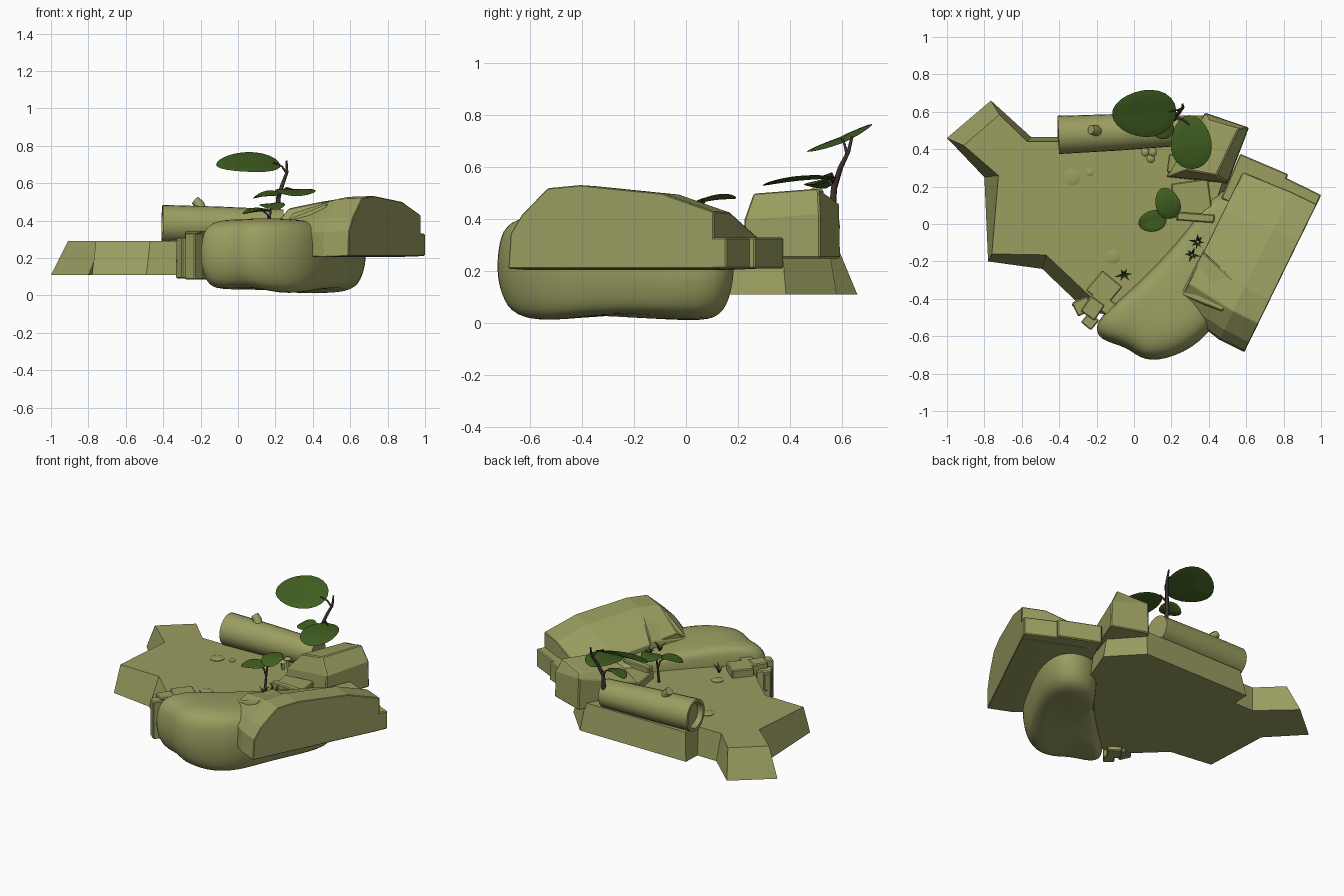
import bpy, bmesh, math, random
from mathutils import Vector, Matrix, Euler

if "Cube" in bpy.data.objects:
    bpy.data.objects.remove(bpy.data.objects["Cube"])

random.seed(4)

def material(name, col):
    m = bpy.data.materials.new(name)
    m.diffuse_color = (*col, 1)
    m.use_nodes = True
    m.node_tree.nodes["Principled BSDF"].inputs["Base Color"].default_value = m.diffuse_color
    return m

STONE = material("moss khaki", (0.325, 0.34, 0.118))
LEAF = material("leaf green", (0.052, 0.112, 0.015))
GRASS = material("dark grass green", (0.018, 0.045, 0.012))
STEM = material("stem brown", (0.055, 0.032, 0.028))

def make(name, bm, mat, smooth=None):
    bmesh.ops.recalc_face_normals(bm, faces=bm.faces)
    me = bpy.data.meshes.new(name)
    bm.to_mesh(me)
    bm.free()
    me.materials.append(mat)
    ob = bpy.data.objects.new(name, me)
    bpy.context.collection.objects.link(ob)
    if smooth is not None:
        bpy.ops.object.select_all(action='DESELECT')
        ob.select_set(True)
        bpy.context.view_layer.objects.active = ob
        bpy.ops.object.shade_smooth_by_angle(angle=math.radians(smooth))
    return ob

def loft(name, rings, mat, smooth=None, bevel=0, subsurf=0):
    """Joins rings of equal point count and caps both ends."""
    bm = bmesh.new()
    vs = [[bm.verts.new(p) for p in r] for r in rings]
    n = len(vs[0])
    for a, b in zip(vs, vs[1:]):
        for i in range(n):
            j = (i + 1) % n
            bm.faces.new((a[i], a[j], b[j], b[i]))
    bm.faces.new(vs[0])
    bm.faces.new(vs[-1])
    ob = make(name, bm, mat, smooth)
    if bevel:
        m = ob.modifiers.new("bevel", 'BEVEL')
        m.width, m.segments = bevel, 1
    if subsurf:
        m = ob.modifiers.new("subsurf", 'SUBSURF')
        m.levels = m.render_levels = subsurf
    return ob

def tube(name, pts, radii, mat, n=8):
    rings = []
    for i, p in enumerate(pts):
        d = Vector(pts[min(i + 1, len(pts) - 1)]) - Vector(pts[max(i - 1, 0)])
        q = d.to_track_quat('Z', 'Y')
        rings.append([Vector(p) + q @ Vector((radii[i] * math.cos(k * math.tau / n),
                      radii[i] * math.sin(k * math.tau / n), 0)) for k in range(n)])
    return loft(name, rings, mat, 50)

def box(name, c, size, yaw=0, mat=STONE, tilt=0, bevel=0.006):
    bm = bmesh.new()
    M = Matrix.Translation(c) @ Euler((tilt, 0, math.radians(yaw))).to_matrix().to_4x4() @ Matrix.Diagonal((*size, 1))
    bmesh.ops.create_cube(bm, size=1, matrix=M)
    ob = make(name, bm, mat)
    m = ob.modifiers.new("bevel", 'BEVEL')
    m.width, m.segments = bevel, 1
    return ob

# flat ground slab with sloping sides
low = [(-1, .46), (-.765, .66), (-.55, .465), (-.41, .465), (-.405, .58), (.38, .58), (.565, .385),
       (.42, 0), (0, -.5), (-.25, -.47), (-.49, -.24), (-.78, -.2), (-.80, .25)]
top = [(-.91, .42), (-.72, .585), (-.57, .44), (-.40, .44), (-.38, .55), (.36, .55), (.52, .37),
       (.40, 0), (0, -.47), (-.2, -.42), (-.47, -.165), (-.76, -.16), (-.725, .26)]
loft("ground_slab", [[(x, y, .11) for x, y in low], [(x, y, .29) for x, y in top]], STONE)

# smooth boulder under the right side
plan = [(-.21, -.52), (-.07, -.40), (.06, -.28), (.24, -.09), (.36, .07), (.44, .19), (.68, .18), (.69, -.06),
        (.53, -.36), (.40, -.60), (.22, -.71), (.05, -.735), (-.03, -.65), (-.19, -.62)]
cx, cy = .20, -.28
rings = []
for z, s in ((.01, .6), (.012, .88), (.09, .98), (.2, 1.02), (.31, 1.0), (.395, .93), (.425, .6)):
    r = []
    for x, y in plan:
        t = (y + .72) / .9
        lift = .03 * (1 - t) * (x < .1) + .025 * (-.4 < y < 0)
        zz = z + (lift if z < .1 else -.06 * t * (z > .3))
        r.append((cx + (x - cx) * s, cy + (y - cy) * s, zz))
    rings.append(r)
loft("smooth_boulder", rings, STONE, 180, subsurf=2)

# large tilted rock on the right; u runs along its outer wall, v inward
D, N, P = Vector((.44, .898, 0)), Vector((-.898, .44, 0)), Vector((.59, -.685, 0))
YAW = math.degrees(math.atan2(D.y, D.x))
def uv(u, v, z):
    return P + D * u + N * v + Vector((0, 0, z))
outer = [(0, .21), (.01, .345), (.06, .42), (.17, .52), (.31, .532), (.66, .50), (.80, .455), (.88, .43), (.88, .21)]
inner = [(.06, .21), (.06, .34), (.10, .38), (.20, .44), (.32, .42), (.62, .38), (.78, .35), (.86, .33), (.86, .21)]
loft("large_rock", [[uv(u, 0, z) for u, z in outer], [uv(u, .15, z - .005) for u, z in outer],
                    [uv(u, .43, z) for u, z in inner]], STONE, bevel=.004)
box("large_rock_low_end", uv(.80, .155, .27), (.27, .31, .12), YAW)
box("large_rock_back_end", uv(.82, .34, .29 - .02), (.26, .28, .12), YAW + 3)

# wedge ledge on the front inner corner of the large rock
loft("large_rock_ledge", [[uv(.10, .46, .24), uv(.42, .44, .30), uv(.36, .22, .36), uv(.08, .20, .30)],
                          [uv(.13, .44, .40), uv(.38, .43, .43), uv(.32, .22, .50), uv(.15, .20, .49)]], STONE, bevel=.005)

# back rock block
loft("back_rock", [[(.17, .25, .25), (.38, .595, .25), (.615, .515, .25), (.50, .215, .25)],
                   [(.18, .255, .36), (.38, .59, .46), (.61, .515, .42), (.50, .225, .40)],
                   [(.27, .29, .465), (.40, .55, .475), (.56, .51, .52), (.44, .26, .50)]], STONE, bevel=.006)
box("back_rock_foot", (.30, .31, .32), (.24, .10, .09), -8)

# low step stones by the middle
box("step_stone", (.31, .13, .30), (.20, .20, .07), 8)
box("step_stone_bar", (.33, .035, .33), (.20, .045, .08), -4)

# front left stacked stones
for i, (x, y, z, sx, sy, sz, yaw) in enumerate([
        (-.16, -.345, .305, .14, .14, .07, -40), (-.275, -.44, .20, .09, .08, .22, 25),
        (-.235, -.52, .21, .07, .07, .25, -40), (-.22, -.45, .215, .09, .10, .26, -35),
        (-.30, -.43, .24, .05, .05, .12, 50), (-.17, -.42, .27, .14, .08, .14, -38)]):
    box("stacked_stone_%d" % i, (x, y, z), (sx, sy, sz), yaw)

# fallen log with hollow end and branch stub
A, B = Vector((-.405, .476, .382)), Vector((.24, .505, .372))
ax = (B - A).normalized()
q = ax.to_track_quat('Z', 'Y')
def circle(c, r, n=24):
    return [c + q @ Vector((r * math.cos(k * math.tau / n), r * math.sin(k * math.tau / n), 0)) for k in range(n)]
loft("fallen_log", [circle(A + ax * .03, .07), circle(A, .083), circle(A, .102), circle(A + ax * .3, .098),
                    circle(B, .088)], STONE, 40)
tube("log_stub", [(-.19, .49, .44), (-.205, .50, .485), (-.23, .505, .508)], [.032, .028, .025], STONE)

# shallow pebbles and small mushrooms on the slab
for i, (x, y, r) in enumerate([(-.33, .25, .045), (-.235, .275, .02), (-.11, -.175, .038)]):
    tube("flat_pebble_%d" % i, [(x, y, .28), (x, y, .294), (x, y, .298)], [r, r, r * .7], STONE, 14)
for i, (x, y, h) in enumerate([(.06, .385, .325), (.09, .35, .335), (.10, .385, .345)]):
    tube("small_mushroom_%d" % i, [(x, y, .28), (x, y, h), (x, y, h + .003), (x, y, h + .015)],
         [.009, .009, .024, .012], STONE, 10)

# broad leaves: flattened, slightly drooping ellipses
def leaf(name, c, a, b, rx=0, ry=0, yaw=0):
    bm = bmesh.new()
    bmesh.ops.create_uvsphere(bm, u_segments=24, v_segments=8, radius=1)
    for v in bm.verts:
        x, y, z = v.co
        v.co = (x * a, y * b * (1 + .12 * x), z * .008 - .012 * x * x + .006 * abs(y))
    bm.transform(Matrix.Translation(c) @ Euler((rx, ry, math.radians(yaw))).to_matrix().to_4x4())
    make(name, bm, LEAF, 60)

leaf("large_top_leaf", (.055, .592, .708), .172, .136, .40, 0, 4)
leaf("large_side_leaf", (.305, .437, .557), .145, .109, 0, .10, -86)
leaf("small_back_leaf", (.145, .515, .54), .070, .058, .25, -.12, -20)
leaf("front_plant_leaf_a", (.180, .110, .482), .086, .066, .1, .12, -70)
leaf("front_plant_leaf_b", (.098, .015, .455), .077, .057, .1, -.1, 15)

# plant stems
tube("tall_stem", [(.215, .56, .40), (.215, .57, .52), (.24, .595, .60), (.262, .625, .66), (.26, .64, .72)],
     [.014, .012, .01, .008, .005], STEM)
tube("tall_stem_branch_a", [(.262, .62, .65), (.235, .61, .69), (.19, .60, .71)], [.007, .005, .004], STEM)
tube("tall_stem_branch_b", [(.217, .57, .54), (.26, .56, .575), (.295, .53, .565)], [.008, .006, .004], STEM)
tube("tall_stem_branch_c", [(.215, .57, .52), (.205, .55, .55), (.18, .53, .54)], [.007, .005, .004], STEM)
tube("front_stem", [(.165, .05, .28), (.17, .055, .38), (.175, .07, .475)], [.009, .007, .004], STEM)
tube("front_stem_branch", [(.17, .055, .38), (.16, .045, .43), (.13, .025, .455)], [.006, .005, .003], STEM)

# grass tufts: thin pointed blades
def tuft(name, x, y, z, n=7, L=.06):
    bm = bmesh.new()
    for k in range(n):
        t = k * math.tau / n + random.uniform(-.3, .3)
        d, s = Vector((math.cos(t), math.sin(t), 0)), Vector((-math.sin(t), math.cos(t), 0))
        l = L * random.uniform(.6, 1.1)
        o = Vector((x, y, z))
        m = o + d * l * .4 + Vector((0, 0, l * .8))
        v = [bm.verts.new(p) for p in (o - s * .004, o + s * .004, m + s * .006, m - s * .006,
                                       o + d * l * .9 + Vector((0, 0, l * 1.1)))]
        bm.faces.new((v[0], v[1], v[2], v[3]))
        bm.faces.new((v[3], v[2], v[4]))
    make(name, bm, GRASS)

tuft("grass_tuft_a", .34, -.095, .36)
tuft("grass_tuft_b", .31, -.165, .37, 6, .05)
tuft("grass_tuft_c", -.055, -.27, .285, 6, .055)
